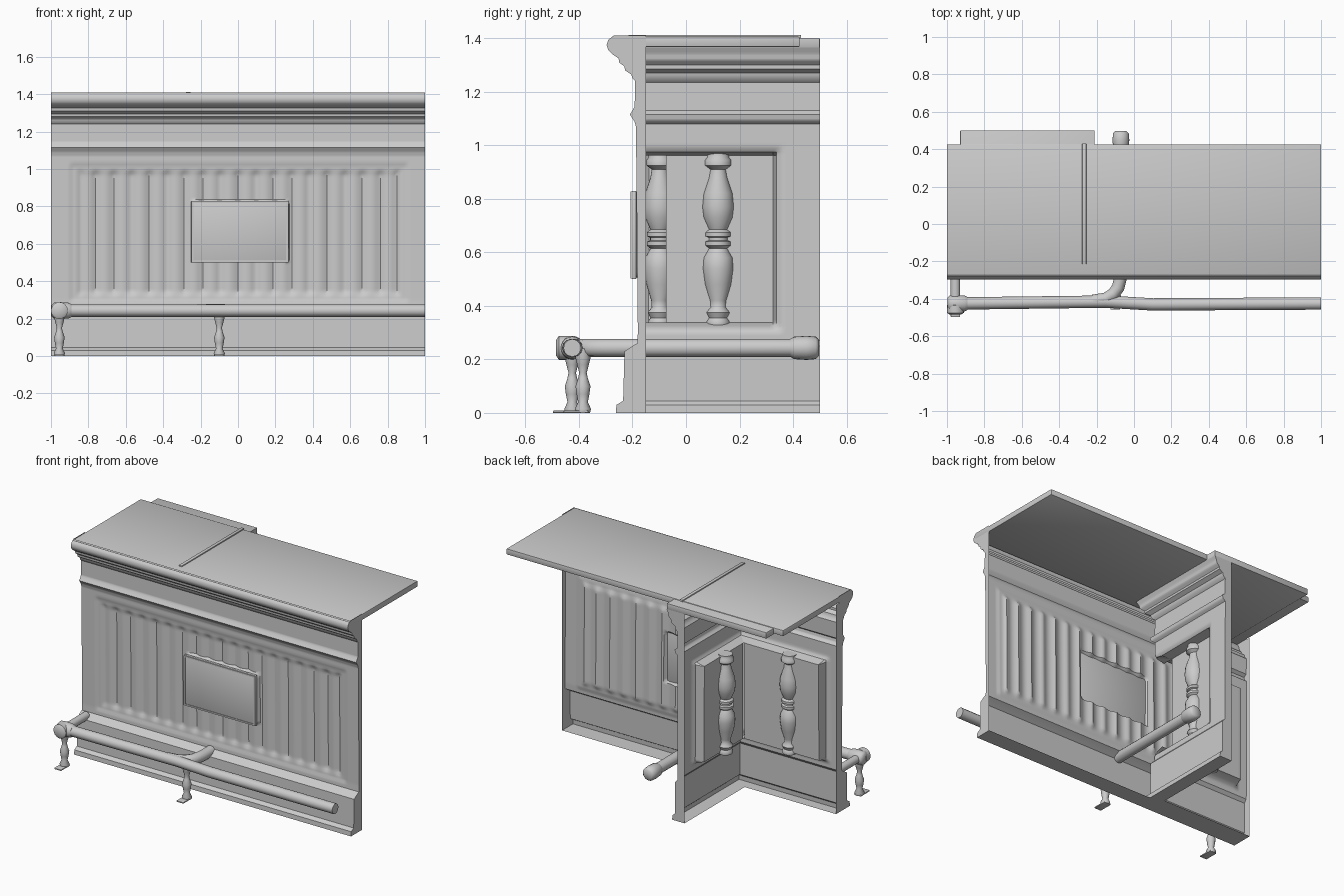
import bpy, bmesh, math
from mathutils import Vector, Matrix

if "Cube" in bpy.data.objects:
    bpy.data.objects.remove(bpy.data.objects["Cube"])

grey = bpy.data.materials.new("plain_grey")
grey.use_nodes = True
COLOUR = (0.6, 0.6, 0.6, 1)
grey.diffuse_color = COLOUR
grey.node_tree.nodes["Principled BSDF"].inputs["Base Color"].default_value = COLOUR


def finish(name, bm, angle=35):
    mesh = bpy.data.meshes.new(name)
    bm.to_mesh(mesh)
    bm.free()
    mesh.materials.append(grey)
    obj = bpy.data.objects.new(name, mesh)
    bpy.context.collection.objects.link(obj)
    bpy.ops.object.select_all(action='DESELECT')
    obj.select_set(True)
    bpy.context.view_layer.objects.active = obj
    bpy.ops.object.shade_smooth_by_angle(angle=math.radians(angle))
    return obj


def box(name, lo, hi, bevel=0.004):
    bm = bmesh.new()
    bmesh.ops.create_cube(bm, size=1)
    lo, hi = Vector(lo), Vector(hi)
    for v in bm.verts:
        v.co = (lo + hi) / 2 + v.co * (hi - lo)
    if bevel:
        bmesh.ops.bevel(bm, geom=bm.edges[:], offset=bevel, segments=2,
                        affect='EDGES', profile=0.5)
    return finish(name, bm)


def lathe(name, profile, place, sides=20):
    """Revolve (radius, height) points round the local z axis."""
    bm = bmesh.new()
    rings = [[bm.verts.new((r * math.cos(2 * math.pi * i / sides),
                            r * math.sin(2 * math.pi * i / sides), z))
              for i in range(sides)] for r, z in profile]
    for a, b in zip(rings, rings[1:]):
        for i in range(sides):
            j = (i + 1) % sides
            bm.faces.new((a[i], a[j], b[j], b[i]))
    bm.faces.new(rings[0][::-1])
    bm.faces.new(rings[-1])
    bm.transform(place)
    return finish(name, bm, 50)


def tube(name, points, radius):
    curve = bpy.data.curves.new(name, 'CURVE')
    curve.dimensions = '3D'
    curve.bevel_depth = radius
    curve.bevel_resolution = 4
    curve.use_fill_caps = True
    line = curve.splines.new('POLY')
    line.points.add(len(points) - 1)
    for p, co in zip(line.points, points):
        p.co = (*co, 1)
    curve.materials.append(grey)
    obj = bpy.data.objects.new(name, curve)
    bpy.context.collection.objects.link(obj)
    return obj


def interpolate(profile, z):
    for (z0, d0), (z1, d1) in zip(profile, profile[1:]):
        if z <= z1:
            return d0 + (d1 - d0) * (z - z0) / (z1 - z0)
    return profile[-1][1]


def wall(name, start, end, profile, relief, back, place, caps,
         gap=lambda x, z: False, mitre=(0, 0)):
    """Moulded shell with a closed foot: x along, -y outward by depth plus relief."""
    step = 0.0125
    top = profile[-1][0]
    zs = sorted({round(z, 4) for z, d in profile} |
                {round(i * step, 4) for i in range(int(top / step))})
    n = round((end - start) / step)
    xs = [start + (end - start) * i / n for i in range(n + 1)]
    bm = bmesh.new()
    grid = []
    for z in zs:
        depth = interpolate(profile, z)
        row = [bm.verts.new((x, -depth - relief(x, z), z)) for x in xs]
        row[0].co.x -= mitre[0] * depth
        row[-1].co.x += mitre[1] * depth
        grid.append(row)
    for k, (a, b) in enumerate(zip(grid, grid[1:])):
        for i in range(n):
            if not gap((xs[i] + xs[i + 1]) / 2, (zs[k] + zs[k + 1]) / 2):
                bm.faces.new((a[i], a[i + 1], b[i + 1], b[i]))
    foot = [bm.verts.new((x, -back, 0)) for x in xs]
    for i in range(n):
        bm.faces.new((foot[i], foot[i + 1], grid[0][i + 1], grid[0][i]))
    for x, flip in caps:
        loop = [bm.verts.new((x, -d, z)) for z, d in profile]
        loop += [bm.verts.new((x, -back, z)) for z in (top, 0)]
        bm.faces.new(loop[::flip])
    bm.transform(place)
    return finish(name, bm, 40)


def inside(x, z, x0, x1, z0, z1, soft):
    """1 well inside the rectangle, 0 outside, ramping over the soft border."""
    edge = min(x - x0, x1 - x, z - z0, z1 - z)
    return max(0, min(1, edge / soft))


# Front wall: plinth, frieze rail, cornice and a fluted sunken panel
front_profile = [(0, .262), (.03, .26), (.045, .235), (.23, .23), (.25, .2), (.26, .182),
                 (.3, .18), (1.07, .187), (1.09, .193), (1.1, .2), (1.115, .21),
                 (1.13, .2), (1.145, .192), (1.24, .19), (1.25, .2), (1.265, .205),
                 (1.28, .228), (1.295, .23), (1.31, .25), (1.325, .252), (1.34, .275),
                 (1.355, .29), (1.375, .297), (1.395, .29), (1.41, .27)]


def front_relief(x, z):
    frame = inside(x, z, -.9, .91, .29, 1.03, .012)
    flutes = inside(x, z, -.86, .87, .32, .995, .025)
    wave = abs(math.sin(math.pi * x / .095))
    plaque = inside(x, z, -.25, .27, .5, .83, .01)
    return -.006 * frame - flutes * (.019 - .015 * wave) * (1 - plaque) + .018 * plaque


wall("front_wall", -1, 1, front_profile, front_relief, .15, Matrix(), ((-1, -1), (1, 1)))
box("front_plaque", (-.25, -.203, .5), (.27, -.185, .83))
for x in (-.247, .257):
    box("plaque_side_rim", (x, -.207, .503), (x + .01, -.19, .827), 0)
for z in (.503, .817):
    box("plaque_cross_rim", (-.247, -.207, z), (.267, -.19, z + .01), 0)

# Corner cabinet: two moulded walls sharing one niche that turns the corner
wing_profile = [(0, .04), (.03, .038), (.045, .02), (.25, .02), (.27, .002), (1.08, 0),
                (1.095, .018), (1.115, .022), (1.13, .003), (1.235, 0), (1.25, .015),
                (1.27, .02), (1.285, .045), (1.3, .045), (1.32, .065), (1.34, .068),
                (1.365, .08)]


def niche(x0, x1):
    return lambda x, z: (-.012 * inside(x, z, x0 - .02, x1 + .02, .305, .99, .012)
                         - .058 * inside(x, z, x0, x1, .322, .975, .01))


def niche_height(z):
    return .335 < z < .962


side_place = Matrix.Translation((-.29, 0, 0)) @ Matrix.Rotation(math.pi / 2, 4, 'Z')
back_place = Matrix.Translation((0, -.15, 0))
wall("side_wing", -.15, .5, wing_profile, niche(-.3, .338), -.05, side_place, ((.5, 1),),
     lambda y, z: y < -.08 and niche_height(z), (1, 0))
wall("inner_wing", -1, -.29, wing_profile, niche(-.91, 0), -.03, back_place, ((-1, -1),),
     lambda x, z: x > -.36 and niche_height(z), (0, 1))

# Balusters standing in the niche
baluster = [(.042, .325), (.045, .34), (.035, .355), (.045, .375), (.03, .395), (.032, .42),
            (.05, .48), (.058, .54), (.055, .58), (.035, .615), (.048, .625), (.048, .64),
            (.036, .645), (.036, .655), (.048, .66), (.048, .675), (.035, .685), (.055, .73),
            (.06, .77), (.055, .82), (.035, .88), (.03, .91), (.05, .925), (.05, .945),
            (.042, .955), (.042, .972)]
for x, y in ((-.37, .12), (-.68, -.098)):
    lathe("baluster", baluster, Matrix.Translation((x, y, 0)))

# Counter tops and the joint strip
box("counter_top", (-1, -.28, 1.368), (1, .425, 1.406))
box("cabinet_top", (-.93, -.22, 1.362), (-.21, .5, 1.402))
box("joint_strip", (-.277, -.215, 1.39), (-.255, .43, 1.413), .003)

# Foot rails: long front rail, elbow and side rail
RAIL = .243
tube("front_rail", [(-.95, -.425, RAIL), (-.15, -.415, RAIL), (.1, -.43, RAIL),
                    (1, -.425, RAIL)], .033)
tube("side_rail", [(-.22, -.412, RAIL), (-.15, -.4, RAIL), (-.11, -.375, RAIL),
                   (-.085, -.34, RAIL), (-.07, -.28, RAIL), (-.07, .47, RAIL)], .034)
tube("rail_wall_bracket", [(-.955, -.42, RAIL), (-.955, -.2, RAIL)], .026)

knob = [(.034, -.06), (.042, -.045), (.045, 0), (.042, .035), (.03, .047)]
lathe("front_rail_knob", knob, Matrix.Translation((-.95, -.425, RAIL))
      @ Matrix.Rotation(-math.pi / 2, 4, 'Y'))
lathe("side_rail_knob", knob, Matrix.Translation((-.07, .45, RAIL))
      @ Matrix.Rotation(-math.pi / 2, 4, 'X'))
lathe("bracket_collar", [(.03, -.03), (.045, -.02), (.045, .02), (.03, .03)],
      Matrix.Translation((-.955, -.455, RAIL)) @ Matrix.Rotation(math.pi / 2, 4, 'X'))

# Turned rail legs with flat toes
leg = [(.026, 0), (.03, .015), (.018, .04), (.024, .07), (.028, .1), (.018, .13),
       (.014, .15), (.022, .18), (.028, .205), (.028, .24)]
for x, y in ((-.955, -.425), (-.1, -.385)):
    lathe("rail_leg", leg, Matrix.Translation((x, y, 0)), 12)
    box("leg_toe", (x - .025, y - .072, 0), (x + .025, y + .02, .008), .002)
